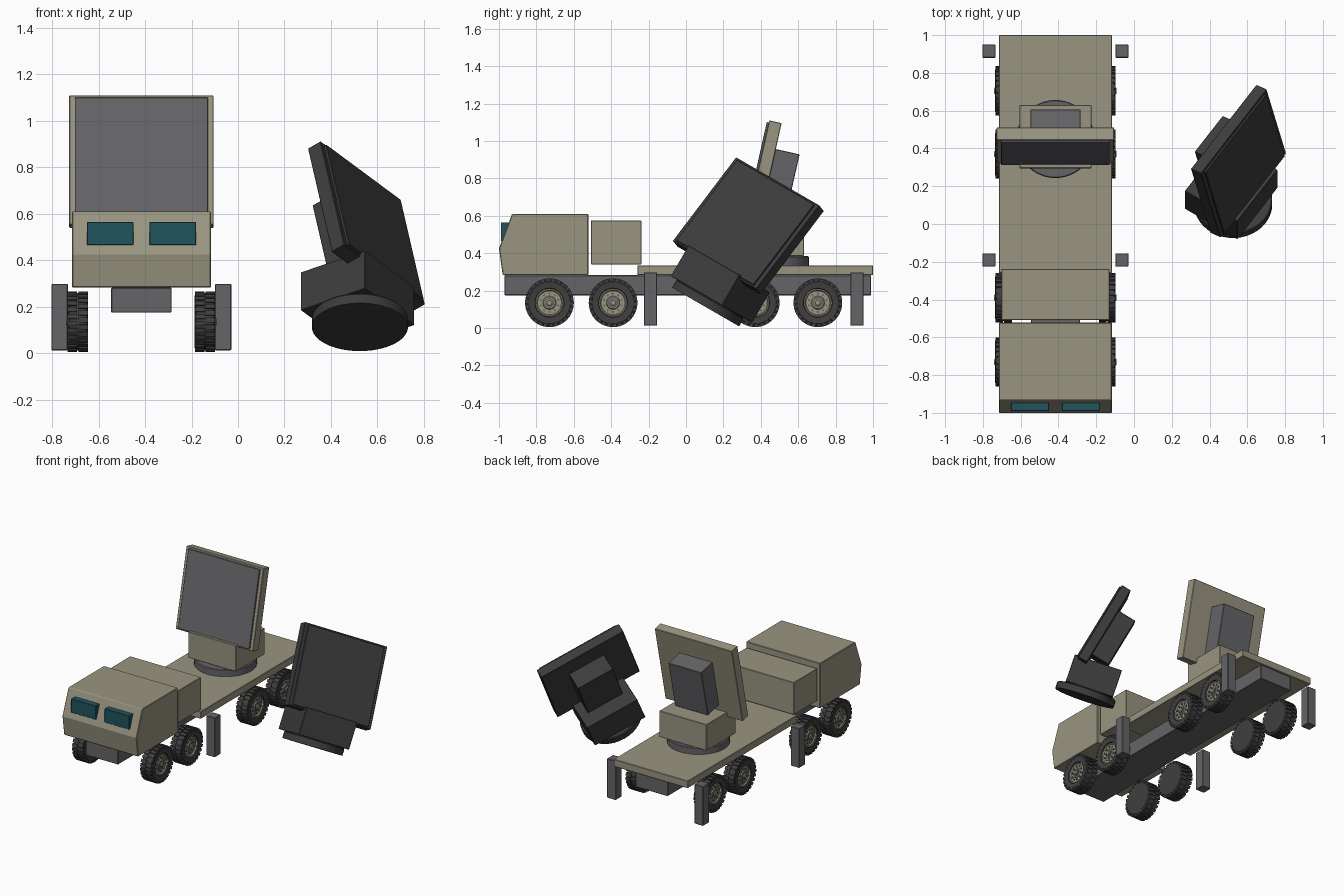
import bpy, bmesh, math
from mathutils import Matrix, Vector

if "Cube" in bpy.data.objects:
    bpy.data.objects.remove(bpy.data.objects["Cube"])


def material(name, rgb):
    m = bpy.data.materials.new(name)
    m.diffuse_color = (*rgb, 1)
    m.use_nodes = True
    m.node_tree.nodes["Principled BSDF"].inputs["Base Color"].default_value = m.diffuse_color
    return m


TAN = material("tan_paint", (0.32, 0.30, 0.22))
GRAY = material("steel_gray", (0.13, 0.13, 0.14))
DARK = material("charred_gray", (0.045, 0.045, 0.045))
TYRE = material("tyre_rubber", (0.05, 0.05, 0.05))
GLASS = material("teal_glass", (0.014, 0.09, 0.11))
CX = -0.416  # truck centre line


def finish(name, bm, mat, bevel=0.0, smooth=False, matrix=None):
    bmesh.ops.recalc_face_normals(bm, faces=bm.faces)
    me = bpy.data.meshes.new(name)
    bm.to_mesh(me)
    bm.free()
    me.materials.append(mat)
    ob = bpy.data.objects.new(name, me)
    bpy.context.collection.objects.link(ob)
    if matrix:
        ob.matrix_world = matrix
    if bevel:
        mod = ob.modifiers.new("edge", 'BEVEL')
        mod.width, mod.segments = bevel, 1
    if smooth:
        bpy.ops.object.select_all(action='DESELECT')
        ob.select_set(True)
        bpy.context.view_layer.objects.active = ob
        bpy.ops.object.shade_smooth_by_angle(angle=math.radians(35))
    return ob


def add_box(bm, lo, hi, matrix=Matrix()):
    lo, hi = Vector(lo), Vector(hi)
    size = Matrix.Diagonal((*(hi - lo), 1))
    bmesh.ops.create_cube(bm, size=1, matrix=matrix @ Matrix.Translation((lo + hi) / 2) @ size)


def box(name, lo, hi, mat, bevel=0.003, matrix=None):
    bm = bmesh.new()
    add_box(bm, lo, hi)
    return finish(name, bm, mat, bevel, matrix=matrix)


def lathe(name, profile, mat, segments, matrix):
    """Spin (radius, x) points around the x axis."""
    bm = bmesh.new()
    rings = []
    for i in range(segments):
        a = 2 * math.pi * i / segments
        rings.append([bm.verts.new((x, r * math.cos(a), r * math.sin(a))) for r, x in profile])
    for i in range(segments):
        a, b = rings[i], rings[(i + 1) % segments]
        for j in range(len(profile) - 1):
            bm.faces.new((a[j], b[j], b[j + 1], a[j + 1]))
    bm.faces.new([r[0] for r in rings])
    bm.faces.new([r[-1] for r in rings])
    return finish(name, bm, mat, smooth=True, matrix=matrix)


# Chassis and deck
box("chassis", (CX - 0.13, -0.97, 0.175), (CX + 0.13, 0.99, 0.282), GRAY)
box("deck", (CX - 0.299, -0.26, 0.282), (CX + 0.299, 1.0, 0.335), TAN)
box("equipment_box", (CX - 0.286, -0.508, 0.34), (CX + 0.286, -0.238, 0.575), TAN)

# Cab: side profile extruded across the width
bm = bmesh.new()
side = [(-0.98, 0.282), (-1.0, 0.425), (-0.93, 0.61), (-0.522, 0.61), (-0.522, 0.282)]
f = bm.faces.new([bm.verts.new((CX - 0.299, y, z)) for y, z in side])
ext = bmesh.ops.extrude_face_region(bm, geom=[f])
bmesh.ops.translate(bm, vec=(0.598, 0, 0),
                    verts=[v for v in ext["geom"] if isinstance(v, bmesh.types.BMVert)])
finish("cab", bm, TAN, 0.004)

# Windscreen panes and stabiliser legs, mirrored about the centre line
for s, label in ((-1, "left"), (1, "right")):
    x = CX + s * 0.135
    box(label + "_window", (x - 0.1, -0.99, 0.465), (x + 0.1, -0.93, 0.565), GLASS, 0.002)
    for y, pos in ((-0.19, "front"), (0.915, "rear")):
        x = CX + s * 0.352
        box(f"{label}_{pos}_leg", (x - 0.035, y - 0.035, 0.012), (x + 0.035, y + 0.035, 0.298), GRAY)

# Wheels: +x is the outer side
tyre_profile = [(0.112, -0.045), (0.124, -0.036), (0.124, 0.036), (0.112, 0.045),
                (0.078, 0.042), (0.074, 0.026)]
rim_profile = [(0.075, 0.024), (0.075, 0.034), (0.069, 0.036), (0.064, 0.029),
               (0.036, 0.029), (0.032, 0.036)]
hub_profile = [(0.018, 0.03), (0.018, 0.046), (0.013, 0.05)]
ring_profile = [(0.027, 0.03), (0.027, 0.038), (0.02, 0.039)]


def wheel(label, loc, s):
    m = Matrix.Translation(loc) @ (Matrix.Rotation(math.pi, 4, 'Z') if s < 0 else Matrix())
    lathe(label + "_tyre", tyre_profile, TYRE, 36, m)
    lathe(label + "_rim", rim_profile, TAN, 32, m)
    lathe(label + "_hub_ring", ring_profile, GRAY, 20, m)
    lathe(label + "_hub", hub_profile, TAN, 16, m)
    bm = bmesh.new()  # tread lugs in two staggered rows
    for i in range(26):
        for row in (-1, 1):
            turn = Matrix.Rotation(2 * math.pi * (i + 0.25 * row) / 26, 4, 'X')
            x0, x1 = sorted((row * 0.003, row * 0.044))
            add_box(bm, (x0, -0.0105, 0.112), (x1, 0.0105, 0.13), turn)
    finish(label + "_tread", bm, TYRE, matrix=m)
    bm = bmesh.new()  # wheel nuts
    for i in range(10):
        turn = Matrix.Rotation(2 * math.pi * i / 10, 4, 'X')
        add_box(bm, (0.026, -0.005, 0.044), (0.036, 0.005, 0.054), turn)
    finish(label + "_nuts", bm, GRAY, matrix=m)


for i, y in enumerate((-0.73, -0.39, 0.37, 0.705)):
    for s, label in ((-1, "left"), (1, "right")):
        wheel(f"{label}_wheel_{i + 1}", (CX + s * 0.274, y, 0.135), s)


# Antenna unit, with its origin at the underside of the turntable
def antenna(label, m, body, metal):
    spin = Matrix.Rotation(-math.pi / 2, 4, 'Y')
    lathe(label + "turntable", [(0.207, 0), (0.207, 0.044), (0.202, 0.05)], metal, 40, m @ spin)
    box(label + "pedestal", (-0.191, -0.155, 0.05), (0.191, 0.18, 0.24), body, matrix=m)
    # Tilted frame hung from the top front edge of the panel
    t = m @ Matrix.Translation((0, -0.005, 0.775)) @ Matrix.Rotation(-0.22, 4, 'X')
    box(label + "panel", (-0.311, 0, -0.57), (0.311, 0.068, 0), body, matrix=t)
    box(label + "antenna_face", (-0.287, -0.011, -0.56), (0.287, 0.002, -0.012), metal, 0.002, t)
    box(label + "rear_housing", (-0.133, 0.066, -0.49), (0.133, 0.198, -0.142), metal, matrix=t)


antenna("", Matrix.Translation((CX, 0.45, 0.335)), TAN, GRAY)
# Detached unit lying beside the truck
antenna("detached_", Matrix.Translation((0.525, 0.105, 0.112))
        @ Matrix.Rotation(math.radians(-30), 4, 'X')
        @ Matrix.Rotation(math.radians(56), 4, 'Z'), DARK, DARK)
